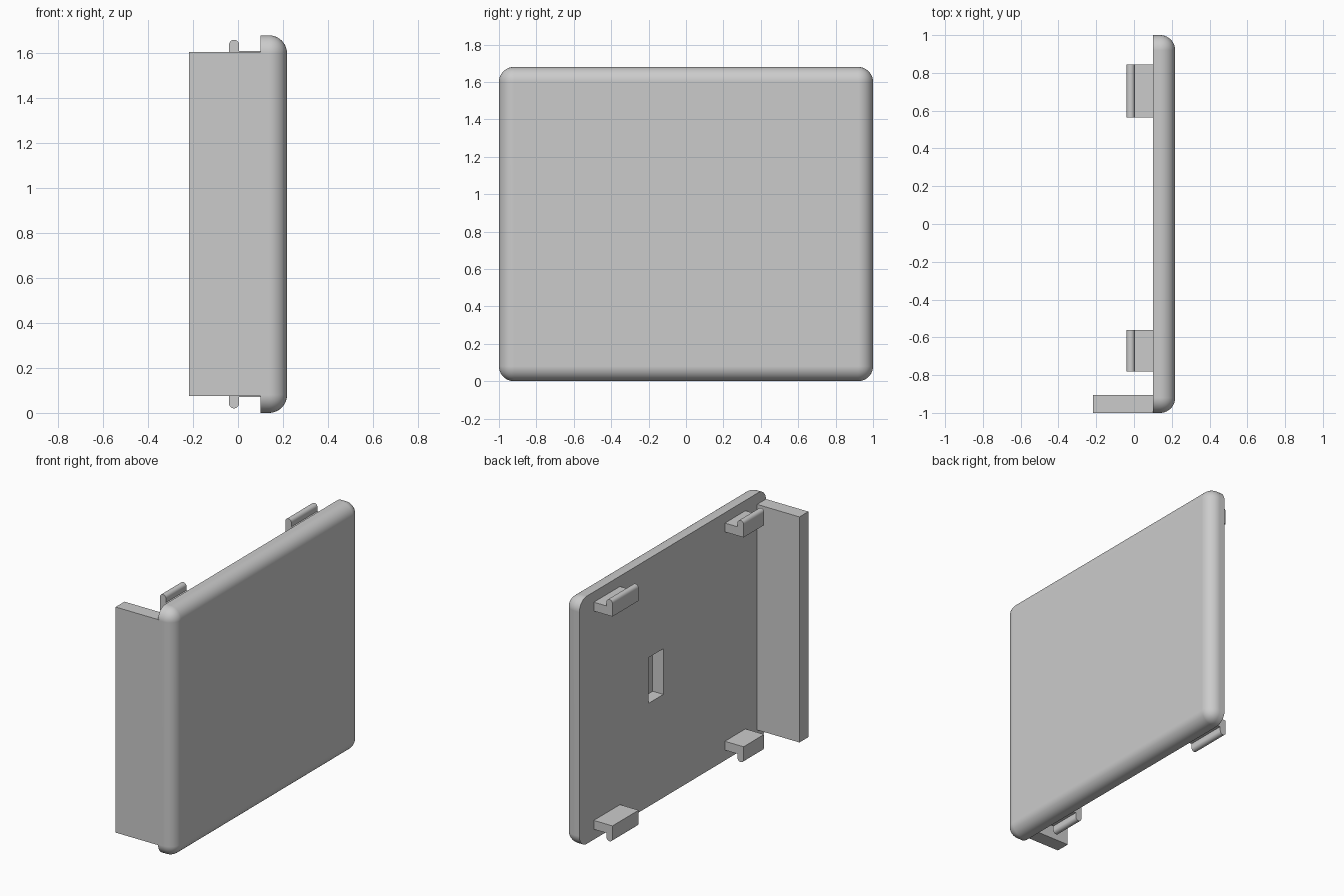
import bpy, bmesh, math
from mathutils import Matrix, Vector

if "Cube" in bpy.data.objects:
    bpy.data.objects.remove(bpy.data.objects["Cube"], do_unlink=True)

grey = bpy.data.materials.new("light_grey")
grey.use_nodes = True
colour = (0.6, 0.6, 0.6, 1)
grey.diffuse_color = colour
grey.node_tree.nodes["Principled BSDF"].inputs["Base Color"].default_value = colour

HEIGHT = 1.68
BACK_X = 0.1      # inner face of the cover plate
OUTER_X = 0.218   # outer face of the cover plate


def finish(name, bm):
    bmesh.ops.recalc_face_normals(bm, faces=bm.faces)
    mesh = bpy.data.meshes.new(name)
    bm.to_mesh(mesh)
    bm.free()
    mesh.materials.append(grey)
    obj = bpy.data.objects.new(name, mesh)
    bpy.context.collection.objects.link(obj)
    return obj


def box_mesh(low, high):
    low, high = Vector(low), Vector(high)
    bm = bmesh.new()
    bmesh.ops.create_cube(bm, size=1, matrix=Matrix.Translation((low + high) / 2)
                          @ Matrix.Diagonal((*(high - low), 1)))
    return bm


def smooth(obj):
    bpy.ops.object.select_all(action='DESELECT')
    obj.select_set(True)
    bpy.context.view_layer.objects.active = obj
    bpy.ops.object.shade_smooth_by_angle(angle=math.radians(30))


# Cover plate: every edge rounded except those around the flat inner face
bm = box_mesh((BACK_X, -1, 0), (OUTER_X, 1, HEIGHT))
rounded = [e for e in bm.edges if max(v.co.x for v in e.verts) > BACK_X + 0.01]
bmesh.ops.bevel(bm, geom=rounded, offset=0.08, segments=10, profile=0.5, affect='EDGES')
plate = finish("cover_plate", bm)

# Shallow rectangular pocket in the inner face
cutter = finish("pocket_cutter", box_mesh((0, 0.1, 0.7), (BACK_X + 0.08, 0.26, 1.01)))
cutter.hide_render = True
cut = plate.modifiers.new("pocket", 'BOOLEAN')
cut.operation = 'DIFFERENCE'
cut.solver = 'EXACT'
cut.object = cutter
bpy.context.view_layer.objects.active = plate
bpy.ops.object.modifier_apply(modifier=cut.name)
bpy.data.objects.remove(cutter, do_unlink=True)
smooth(plate)
plate.modifiers.new("even_shading", 'WEIGHTED_NORMAL').keep_sharp = True

# Side panel standing out from the inner face
finish("side_panel", box_mesh((-0.218, -1, 0.075), (BACK_X + 0.01, -0.905, 1.605)))


# Snap clips: arm with a round-tipped hook, extruded along y
def clip(name, y0, y1, upper):
    r, cx, cz = 0.0225, -0.0175, 1.6375
    profile = [(-0.04, 1.55), (BACK_X + 0.01, 1.55), (BACK_X + 0.01, 1.61), (cx + r, 1.61)]
    profile += [(cx + r * math.cos(math.pi * i / 10), cz + r * math.sin(math.pi * i / 10))
                for i in range(11)]
    bm = bmesh.new()
    face = bm.faces.new([bm.verts.new((x, y0, z if upper else HEIGHT - z)) for x, z in profile])
    new = bmesh.ops.extrude_face_region(bm, geom=[face])["geom"]
    bmesh.ops.translate(bm, vec=(0, y1 - y0, 0),
                        verts=[g for g in new if isinstance(g, bmesh.types.BMVert)])
    smooth(finish(name, bm))


for place, y0, y1 in (("front", -0.78, -0.56), ("rear", 0.565, 0.845)):
    clip("upper_" + place + "_clip", y0, y1, True)
    clip("lower_" + place + "_clip", y0, y1, False)
